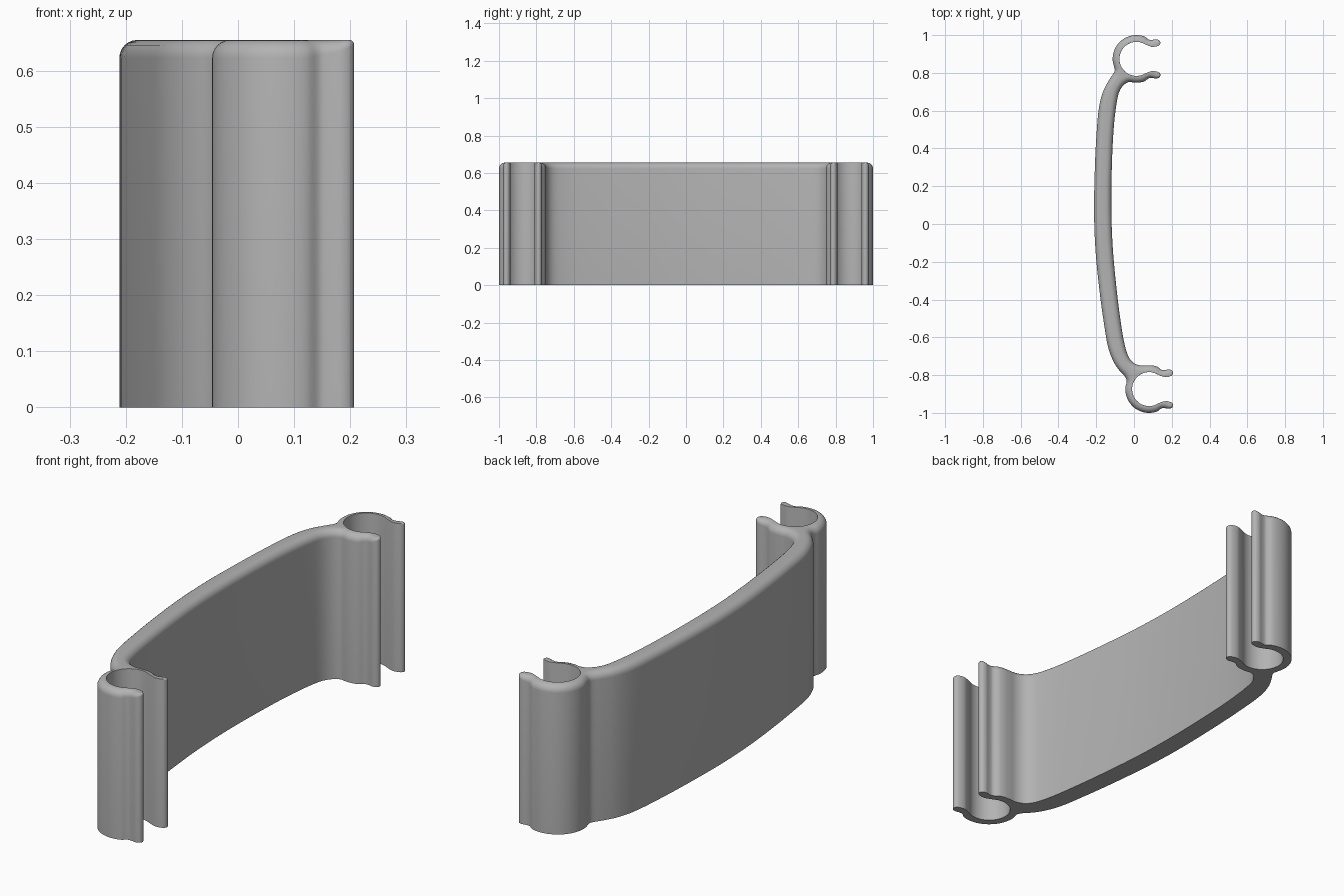
import bpy, bmesh, math
from mathutils import Vector

if "Cube" in bpy.data.objects:
    bpy.data.objects.remove(bpy.data.objects["Cube"])

HEIGHT, ROUND = 0.655, 0.032


def arc(radius, start, end, steps, rounding):
    """Points (x, y, edge rounding) on a circle, angles in degrees."""
    out = []
    for i in range(steps + 1):
        a = math.radians(start + (end - start) * i / steps)
        out.append((radius * math.cos(a), radius * math.sin(a), rounding))
    return out


# Open clip: rounded outer ring, wavy lips, plain inner bore
LIP = [(0.066, 0.102, 0.027), (0.083, 0.101, 0.025), (0.105, 0.104, 0.02),
       (0.121, 0.098, 0.012), (0.127, 0.086, 0.009), (0.121, 0.073, 0.004),
       (0.105, 0.066, 0), (0.083, 0.064, 0), (0.066, 0.069, 0)]
clip = (arc(0.126, 200, 70, 8, ROUND) + LIP + arc(0.09, 58, 302, 14, 0)
        + [(x, -y, r) for x, y, r in reversed(LIP)]
        + arc(0.126, -70, -95, 2, ROUND))


def place(points, cx, cy, side):
    return [(cx + x, cy + side * y, r) for x, y, r in points]


# Bowed strip between the clips
inner_side = [(-0.027, 0.752), (-0.055, 0.735), (-0.078, 0.70), (-0.092, 0.64),
              (-0.108, 0.5), (-0.118, 0.28), (-0.12, 0.08), (-0.114, -0.1),
              (-0.1, -0.27), (-0.073, -0.5), (-0.049, -0.64), (-0.025, -0.71),
              (0.002, -0.738), (0.035, -0.749)]
outer_side = [(-0.05, -0.805), (-0.078, -0.775), (-0.105, -0.735),
              (-0.135, -0.66), (-0.16, -0.52), (-0.183, -0.35), (-0.203, -0.15),
              (-0.211, 0.03), (-0.21, 0.2), (-0.2, 0.45), (-0.183, 0.63),
              (-0.16, 0.71), (-0.13, 0.765), (-0.102, 0.812)]
strip_in = [(x, y, ROUND) for x, y in inner_side]
strip_out = [(x, y, ROUND) for x, y in outer_side]

control = (place(clip, 0.013, 0.874, 1) + strip_in
           + place(list(reversed(clip)), 0.08, -0.874, -1) + strip_out)


def smooth_loop(points, sub):
    """Closed centripetal-style spline through the control points."""
    p = [Vector(q) for q in points]
    n, out = len(p), []
    for i in range(n):
        a, b, c, d = p[i - 1], p[i], p[(i + 1) % n], p[(i + 2) % n]
        l0, l1, l2 = [max((v - u).xy.length, 1e-4) ** 0.5
                      for u, v in ((a, b), (b, c), (c, d))]
        m1 = ((b - a) / l0 - (c - a) / (l0 + l1) + (c - b) / l1) * l1
        m2 = ((c - b) / l1 - (d - b) / (l1 + l2) + (d - c) / l2) * l1
        for k in range(sub):
            t = k / sub
            out.append(b * (2*t**3 - 3*t*t + 1) + m1 * (t**3 - 2*t*t + t)
                       + c * (3*t*t - 2*t**3) + m2 * (t**3 - t*t))
    return out


outline = smooth_loop(control, 4)
count = len(outline)
bm = bmesh.new()


def ring(angle=None):
    """One outline ring; an angle gives a step of the rounded top edge."""
    verts = []
    for i, p in enumerate(outline):
        tangent = (outline[(i + 1) % count] - outline[i - 1]).xy.normalized()
        r = max(p.z, 0.0006)
        inset, z = 0.0, 0.0
        if angle is not None:
            inset = r * (1 - math.cos(angle))
            z = HEIGHT - r + r * math.sin(angle)
        verts.append(bm.verts.new((p.x + tangent.y * inset,
                                   p.y - tangent.x * inset, z)))
    return verts


# Walls, rounded top edge, flat caps
rings = [ring()] + [ring(math.radians(a)) for a in (0, 15, 30, 45, 60, 75, 90)]
for low, high in zip(rings, rings[1:]):
    for i in range(count):
        j = (i + 1) % count
        bm.faces.new((low[i], low[j], high[j], high[i]))
caps = [bm.faces.new(rings[0]), bm.faces.new(rings[-1])]
bmesh.ops.triangulate(bm, faces=caps)
bmesh.ops.recalc_face_normals(bm, faces=bm.faces)

mesh = bpy.data.meshes.new("double_clip_strip")
bm.to_mesh(mesh)
bm.free()
obj = bpy.data.objects.new("double_clip_strip", mesh)
bpy.context.collection.objects.link(obj)

grey = bpy.data.materials.new("plain_grey")
grey.diffuse_color = (0.45, 0.45, 0.45, 1)
grey.use_nodes = True
grey.node_tree.nodes["Principled BSDF"].inputs["Base Color"].default_value = grey.diffuse_color
mesh.materials.append(grey)

bpy.context.view_layer.objects.active = obj
obj.select_set(True)
bpy.ops.object.shade_smooth_by_angle(angle=math.radians(35))
